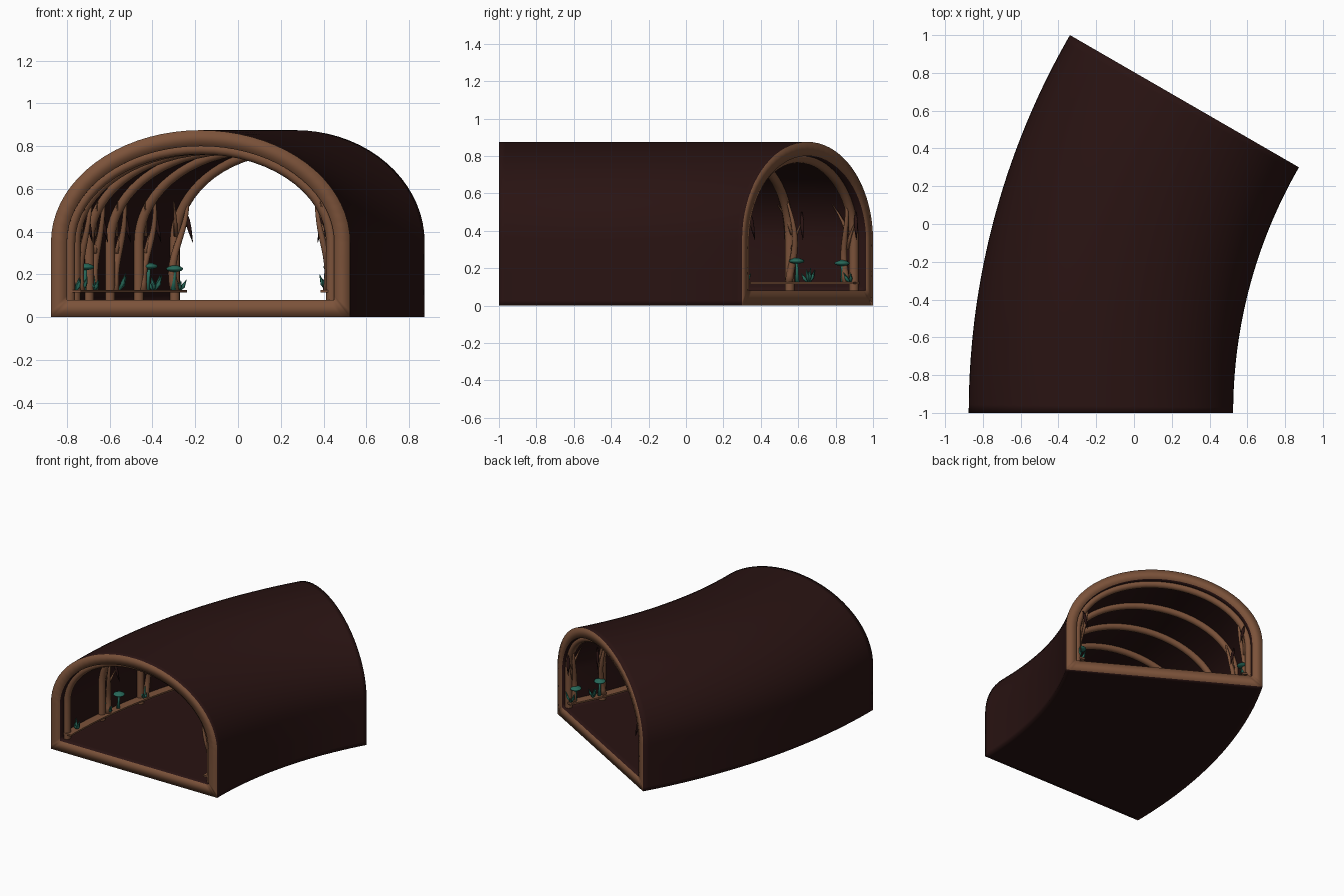
import bpy, bmesh, math, random
from mathutils import Vector, Matrix

random.seed(4)
if "Cube" in bpy.data.objects:
    bpy.data.objects.remove(bpy.data.objects["Cube"], do_unlink=True)


def material(name, rgb):
    m = bpy.data.materials.new(name)
    m.use_nodes = True
    m.diffuse_color = (*rgb, 1)
    m.node_tree.nodes["Principled BSDF"].inputs["Base Color"].default_value = (*rgb, 1)
    return m


MAROON = material("dark maroon", (0.022, 0.0065, 0.006))
WOOD = material("brown wood", (0.2, 0.085, 0.042))
TEAL = material("teal plant", (0.02, 0.14, 0.1))

BEND = 30          # degrees turned by the tunnel
RADIUS = 3.3       # bend radius of the centre line
WALL = 0.075


def place(deg, u, z):
    """Point at an angle along the bend, u across (towards +x) and z up."""
    t, r = math.radians(deg), RADIUS - u
    return Vector((3.125 - r * math.cos(t), r * math.sin(t) - 1, z))


def arch(inset, n=36):
    """Half-ellipse over the straight sides, from +u to -u."""
    return [((0.7 - inset) * math.cos(math.pi * i / n),
             0.35 + (0.525 - inset) * math.sin(math.pi * i / n)) for i in range(n + 1)]


def section(inset, floor):
    """Closed outline: floor, right side, arch, left side."""
    w = 0.7 - inset
    heights = [floor + f * (0.35 - floor) for f in (0.08, 0.5)]
    base = [(w * f, floor) for f in (-1, -0.95, -0.5, 0, 0.5, 0.95, 1)]
    return (base + [(w, h) for h in heights] + arch(inset)
            + [(-w, h) for h in reversed(heights)])


def finish(bm, name, mats, smooth=True):
    bmesh.ops.recalc_face_normals(bm, faces=bm.faces)
    me = bpy.data.meshes.new(name)
    bm.to_mesh(me)
    bm.free()
    for m in mats:
        me.materials.append(m)
    for p in me.polygons:
        p.use_smooth = smooth
    ob = bpy.data.objects.new(name, me)
    bpy.context.collection.objects.link(ob)
    return ob


def sweep(bm, outline, start, end, steps):
    """Sweep an outline round the bend and return its rings."""
    rings = [[bm.verts.new(place(start + (end - start) * i / steps, u, z)) for u, z in outline]
             for i in range(steps + 1)]
    for a, b in zip(rings, rings[1:]):
        for j in range(len(outline)):
            k = (j + 1) % len(outline)
            bm.faces.new((a[j], a[k], b[k], b[j]))
    return rings


def tube(bm, pts, radii, sides=8):
    """Round tube through points with a radius at each one."""
    rings = []
    for i, p in enumerate(pts):
        d = (pts[min(i + 1, len(pts) - 1)] - pts[max(i - 1, 0)]).normalized()
        side = d.cross(Vector((0.35, 0.9, 0.1))).normalized()
        other = d.cross(side)
        rings.append([bm.verts.new(p + radii[i] * (side * math.cos(a) + other * math.sin(a)))
                      for a in (math.tau * s / sides for s in range(sides))])
    for a, b in zip(rings, rings[1:]):
        for j in range(sides):
            k = (j + 1) % sides
            bm.faces.new((a[j], a[k], b[k], b[j]))
    bm.faces.new(rings[0])
    bm.faces.new(rings[-1])


# Tunnel shell, with wooden rims on both open ends
bm = bmesh.new()
outer = sweep(bm, section(0, 0), 0, BEND, 48)
inner = sweep(bm, section(WALL, 0.08), 0, BEND, 48)
for end in (0, -1):
    a, b = outer[end], inner[end]
    for j in range(len(a)):
        k = (j + 1) % len(a)
        bm.faces.new((a[j], a[k], b[k], b[j])).material_index = 1
finish(bm, "tunnel_shell", [MAROON, WOOD])

# Arched ribs along the inner wall
RIBS = (1, 6.6, 12.2, 17.8, 23.4, 29)
line = arch(WALL + 0.012, 30)
line = [(line[0][0], 0.08), (line[0][0], 0.2)] + line + [(line[-1][0], 0.2), (line[-1][0], 0.08)]
for n, deg in enumerate(RIBS):
    bm = bmesh.new()
    sides = 10
    rings = []
    for i, (u, z) in enumerate(line):
        du = line[min(i + 1, len(line) - 1)][0] - line[max(i - 1, 0)][0]
        dz = line[min(i + 1, len(line) - 1)][1] - line[max(i - 1, 0)][1]
        nu, nz = Vector((dz, -du)).normalized()
        rings.append([])
        for s in range(sides):
            a = math.tau * s / sides
            off, along = 0.026 * math.cos(a), 0.026 * math.sin(a)
            step = math.degrees(along / (RADIUS - u))
            rings[-1].append(bm.verts.new(place(deg + step, u + nu * off, z + nz * off)))
    for a, b in zip(rings, rings[1:]):
        for j in range(sides):
            k = (j + 1) % sides
            bm.faces.new((a[j], a[k], b[k], b[j]))
    finish(bm, f"rib_{n + 1}", [WOOD])


# Narrow shelves along both walls
for name, s in (("left", 1), ("right", -1)):
    bm = bmesh.new()
    outline = [(s * 0.63, 0.115), (s * 0.56, 0.115), (s * 0.56, 0.127), (s * 0.63, 0.127)]
    rings = sweep(bm, outline, 0.6, BEND - 0.6, 40)
    bm.faces.new(rings[0])
    bm.faces.new(rings[-1])
    finish(bm, f"{name}_shelf", [WOOD], False)


def add_vine(wood, dark, deg, s):
    """Pointed twisting trunk with a side shoot and a hanging dark leaf."""
    pts, radii = [], []
    for i in range(12):
        f = i / 11
        wob = 0.35 * math.sin(f * 5 + deg)
        u = 0.592 - 0.065 * f ** 2 + 0.008 * math.sin(f * 7)
        pts.append(place(deg + wob, s * u, 0.12 + 0.46 * f))
        radii.append(0.021 * (1 - f) ** 0.6 + 0.002)
    tube(wood, pts, radii)
    for way, h in ((1, 0.3), (-1, 0.38)):
        shoot = [place(deg + way * 1.1 * f, s * (0.59 - 0.03 * f), h + 0.16 * f ** 0.7)
                 for f in (0, 0.3, 0.6, 1)]
        tube(wood, shoot, (0.011, 0.009, 0.006, 0.002), 6)
    leaf = [place(deg + 0.9 + 0.3 * f, s * (0.575 - 0.03 * f), 0.5 - 0.15 * f)
            for f in (0, 0.3, 0.6, 1)]
    tube(dark, leaf, (0.003, 0.012, 0.01, 0.001), 5)


def add_mushroom(caps, stems, deg, s, h):
    """Flat domed cap on a thin stem."""
    foot, top = place(deg, s * 0.59, 0.12), place(deg, s * 0.582, h)
    tube(stems, [foot, foot.lerp(top, 0.5), top], (0.013, 0.009, 0.008))
    for size, dz in ((0.041, 0), (0.026, 0.008)):
        bmesh.ops.create_uvsphere(caps, u_segments=14, v_segments=8, radius=size,
                                  matrix=Matrix.Translation(top + Vector((0, 0, dz)))
                                  @ Matrix.Diagonal((1, 1, 0.35, 1)))


def add_tuft(bm, deg, s):
    """Leaning pointed blades."""
    foot = place(deg, s * 0.588, 0.12)
    for i in range(5):
        a = math.tau * i / 5 + random.random()
        lean = Vector((math.cos(a), math.sin(a), 0)) * random.uniform(0.015, 0.04)
        tip = foot + lean + Vector((0, 0, random.uniform(0.05, 0.09)))
        tube(bm, [foot, foot.lerp(tip, 0.45) + lean * 0.15, tip], (0.005, 0.01, 0.001), 5)


# Plants growing on the shelves
for name, s in (("left", 1), ("right", -1)):
    wood, dark, teal, tufts, stems = (bmesh.new() for _ in range(5))
    for deg in RIBS[1:] if s < 0 else RIBS:
        add_vine(wood, dark, min(deg + 0.4, 28.6), s)
    for deg, h in ((8.7, 0.235), (24.2, 0.238), (28.2, 0.226)):
        add_mushroom(teal, stems, deg, s, h)
    for deg in (2.2, 7.4, 12.3, 18.6, 25.2, 28.9):
        add_tuft(tufts, deg, s)
    finish(wood, f"{name}_vines", [WOOD])
    finish(dark, f"{name}_dark_leaves", [MAROON])
    finish(teal, f"{name}_mushroom_caps", [TEAL])
    finish(stems, f"{name}_mushroom_stems", [TEAL])
    finish(tufts, f"{name}_grass_tufts", [TEAL])
